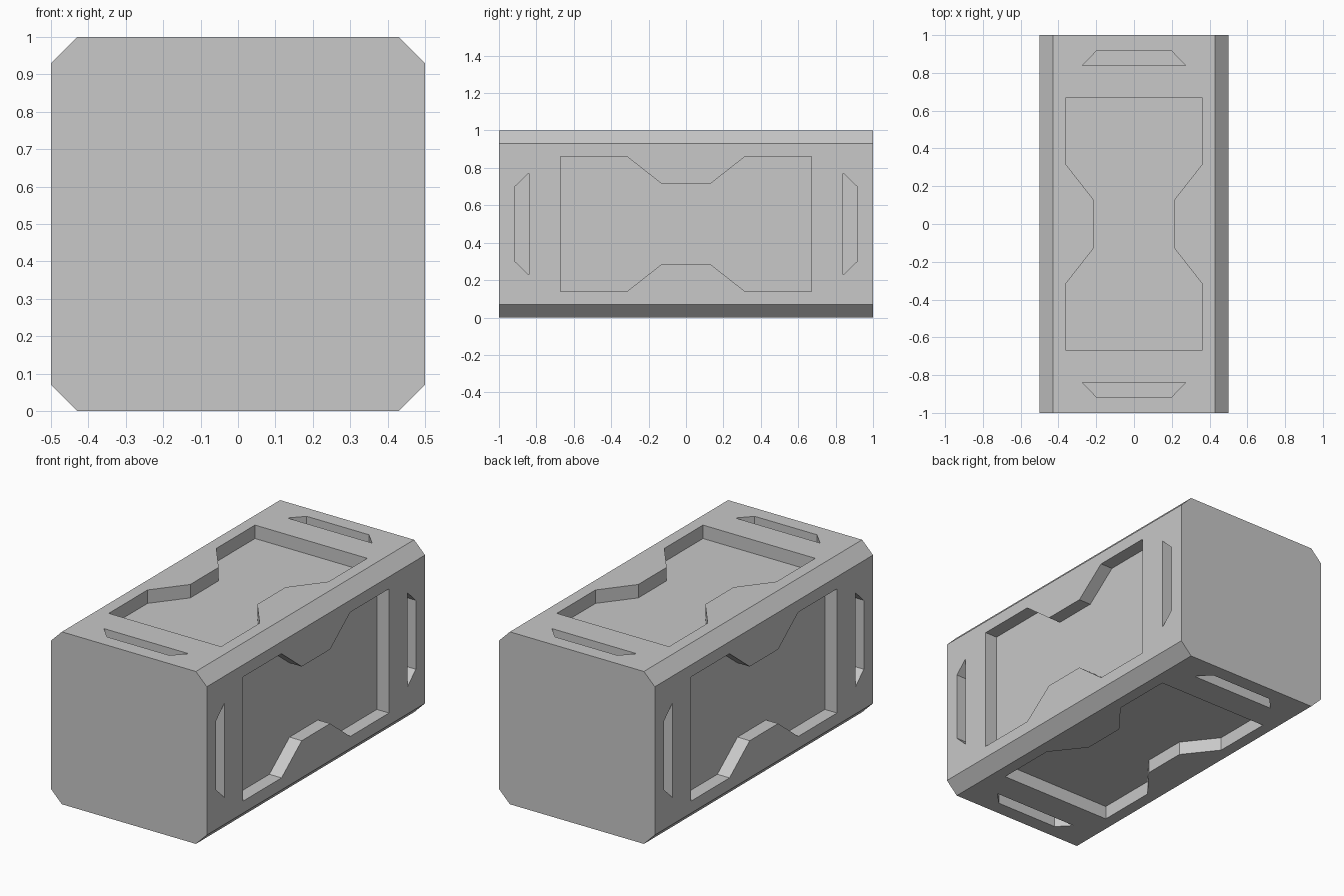
import bpy
import bmesh
from math import pi
from mathutils import Matrix

HALF = 0.5       # half of the square section
FLAT = 0.43      # half width of each flat side between chamfers
DEPTH = 0.078    # depth of the recesses

cube = bpy.data.objects.get("Cube")
if cube:
    bpy.data.objects.remove(cube, do_unlink=True)

grey = bpy.data.materials.new("light grey")
grey.use_nodes = True
colour = (0.58, 0.58, 0.58, 1)
grey.diffuse_color = colour
grey.node_tree.nodes["Principled BSDF"].inputs["Base Color"].default_value = colour


def add_prism(bm, points, direction):
    """Fill a closed outline and extrude it along a direction."""
    face = bm.faces.new([bm.verts.new(p) for p in points])
    top = bmesh.ops.extrude_face_region(bm, geom=[face], use_keep_orig=True)
    verts = [v for v in top["geom"] if isinstance(v, bmesh.types.BMVert)]
    bmesh.ops.translate(bm, verts=verts, vec=direction)


def make_object(name, bm):
    bmesh.ops.recalc_face_normals(bm, faces=bm.faces[:])
    mesh = bpy.data.meshes.new(name)
    bm.to_mesh(mesh)
    bm.free()
    mesh.materials.append(grey)
    obj = bpy.data.objects.new(name, mesh)
    bpy.context.collection.objects.link(obj)
    return obj


# Long chamfered block
bm = bmesh.new()
section = []
for sx, sz in ((1, 1), (-1, 1), (-1, -1), (1, -1)):
    corner = [(sx * HALF, sz * FLAT), (sx * FLAT, sz * HALF)]
    section += corner if sx * sz > 0 else corner[::-1]
add_prism(bm, [(x, -1, z + HALF) for x, z in section], (0, 2, 0))
block = make_object("chamfered_block", bm)

# Recess outlines: waisted panel and a tapered slot near each end
quarter = [(0.36, 0.67), (0.36, 0.315), (0.215, 0.13)]
right_edge = quarter + [(x, -y) for x, y in reversed(quarter)]
panel = right_edge + [(-x, -y) for x, y in right_edge]
slot = [(0.272, 0.84), (0.2, 0.915), (-0.2, 0.915), (-0.272, 0.84)]
outlines = [panel, slot, [(x, -y) for x, y in slot]]

# Cutter with the same three recesses on all four long sides
bm = bmesh.new()
for side in range(4):
    turn = Matrix.Translation((0, 0, HALF)) @ Matrix.Rotation(side * pi / 2, 4, 'Y')
    up = turn.to_3x3() @ Matrix.Translation((0, 0, DEPTH + 0.1)).translation
    for outline in outlines:
        add_prism(bm, [turn @ Matrix.Translation((x, y, HALF - DEPTH)).translation
                       for x, y in outline], up)
cutter = make_object("recess_cutter", bm)
cutter.hide_render = True

# Cut the recesses
cut = block.modifiers.new("recesses", 'BOOLEAN')
cut.operation = 'DIFFERENCE'
cut.solver = 'EXACT'
cut.object = cutter
bpy.context.view_layer.objects.active = block
bpy.ops.object.modifier_apply(modifier=cut.name)
bpy.data.objects.remove(cutter, do_unlink=True)
